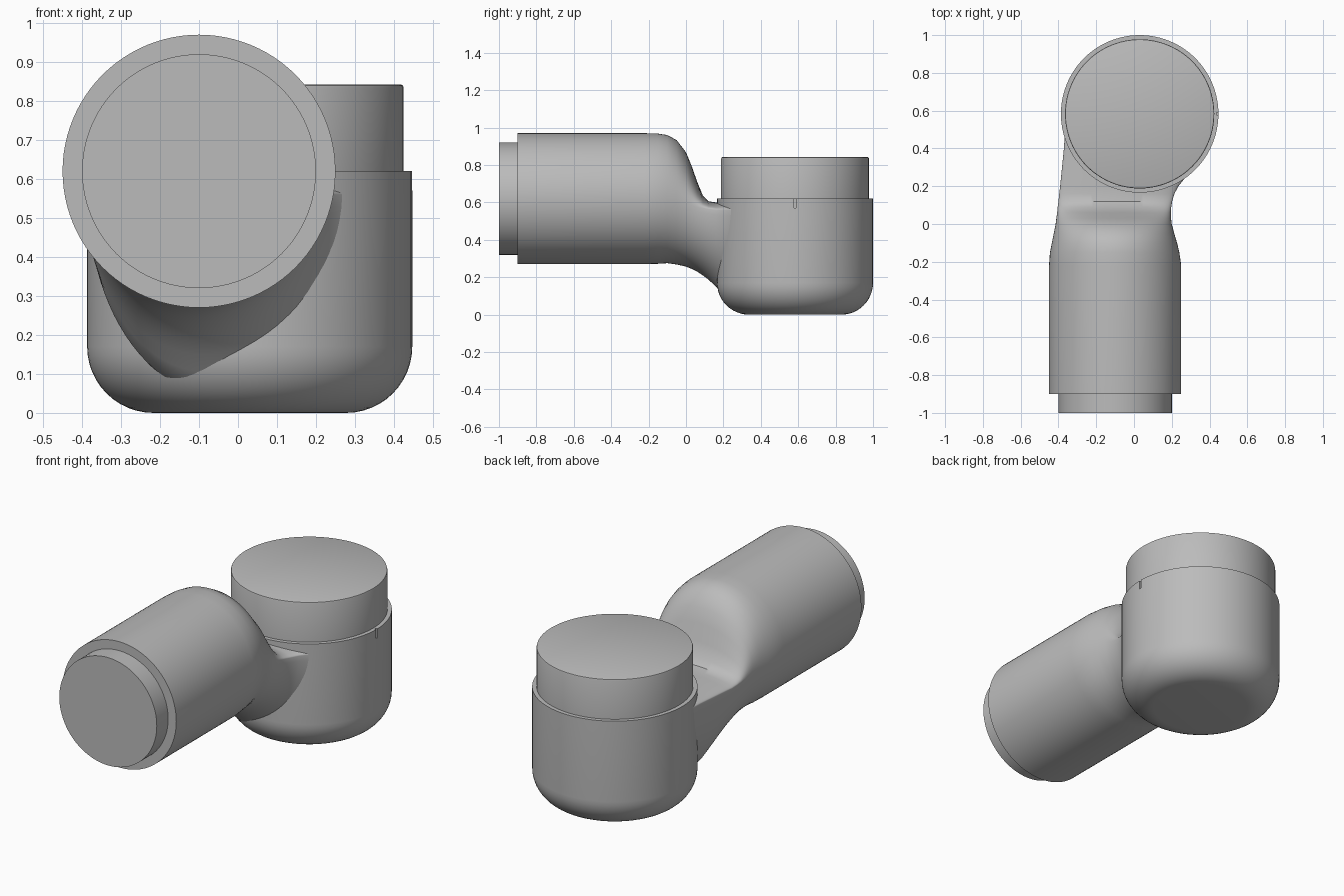
import bpy, bmesh, math
from mathutils import Vector

SEGMENTS = 96
CUP_X, CUP_Y = 0.03, 0.583
BARREL_X, BARREL_Z = -0.1, 0.62

cube = bpy.data.objects.get("Cube")
if cube:
    bpy.data.objects.remove(cube, do_unlink=True)

grey = bpy.data.materials.new("light grey")
grey.use_nodes = True
colour = (0.5, 0.5, 0.5, 1)
grey.diffuse_color = colour
grey.node_tree.nodes["Principled BSDF"].inputs["Base Color"].default_value = colour


def smooth(obj):
    bpy.ops.object.select_all(action="DESELECT")
    obj.select_set(True)
    bpy.context.view_layer.objects.active = obj
    bpy.ops.object.shade_smooth_by_angle(angle=math.radians(35))


def loft(name, rings):
    """Skin a list of point rings and close both ends."""
    bm = bmesh.new()
    loops = [[bm.verts.new(p) for p in ring] for ring in rings]
    for a, b in zip(loops, loops[1:]):
        for i in range(len(a)):
            j = (i + 1) % len(a)
            bm.faces.new((a[i], a[j], b[j], b[i]))
    bm.faces.new(loops[0])
    bm.faces.new(loops[-1])
    bmesh.ops.recalc_face_normals(bm, faces=bm.faces)
    mesh = bpy.data.meshes.new(name)
    bm.to_mesh(mesh)
    bm.free()
    mesh.materials.append(grey)
    obj = bpy.data.objects.new(name, mesh)
    bpy.context.collection.objects.link(obj)
    smooth(obj)
    return obj


def angles():
    return [math.tau * i / SEGMENTS for i in range(SEGMENTS)]


def upright(name, profile):
    """Turn a (radius, height) profile about the cup axis."""
    return loft(name, [[(CUP_X + r * math.cos(a), CUP_Y + r * math.sin(a), z)
                        for a in angles()] for r, z in profile])


def section(y, left, right, bottom, top, split):
    """Cross-section made of an upper and a lower half ellipse."""
    mid, half = (left + right) / 2, (right - left) / 2
    ring = []
    for a in angles():
        s = math.sin(a)
        height = top - split if s > 0 else split - bottom
        ring.append((mid + half * math.cos(a), y, split + height * s))
    return ring


# Cup with a rounded base
R, FILLET = 0.417, 0.17
profile = []
for i in range(13):
    a = math.pi / 2 * i / 12
    profile.append((R - FILLET + FILLET * math.sin(a), FILLET - FILLET * math.cos(a)))
cup = upright("joint_cup", profile + [(R, 0.62)])

# Small alignment notch in the cup rim
bpy.ops.mesh.primitive_cube_add(size=1, location=(CUP_X + R, CUP_Y, 0.61))
cutter = bpy.context.object
cutter.name = "notch_cutter"
cutter.scale = (0.02, 0.012, 0.08)
cutter.hide_render = True
cut = cup.modifiers.new("notch", "BOOLEAN")
cut.operation = "DIFFERENCE"
cut.solver = "EXACT"
cut.object = cutter
bpy.context.view_layer.objects.active = cup
bpy.ops.object.modifier_apply(modifier=cut.name)
bpy.data.objects.remove(cutter, do_unlink=True)

# Raised lid on the cup
upright("cup_lid", [(0.395, 0.6), (0.395, 0.834), (0.393, 0.84), (0.388, 0.842)])

# Horizontal barrel whose rounded end runs down into the cup
stations = [
    # y, left, right, bottom, top, split
    (-0.9, -0.45, 0.25, 0.27, 0.97, 0.62),
    (-0.22, -0.45, 0.25, 0.27, 0.97, 0.62),
    (-0.15, -0.445, 0.24, 0.272, 0.968, 0.615),
    (-0.1, -0.435, 0.228, 0.275, 0.96, 0.61),
    (-0.05, -0.425, 0.213, 0.268, 0.933, 0.605),
    (0, -0.415, 0.2, 0.257, 0.868, 0.595),
    (0.03, -0.411, 0.196, 0.245, 0.795, 0.585),
    (0.06, -0.407, 0.195, 0.23, 0.71, 0.575),
    (0.09, -0.404, 0.197, 0.21, 0.637, 0.57),
    (0.12, -0.4, 0.202, 0.187, 0.606, 0.565),
    (0.16, -0.396, 0.214, 0.15, 0.6, 0.56),
    (0.2, -0.391, 0.235, 0.105, 0.6, 0.56),
    (0.25, -0.386, 0.275, 0.05, 0.6, 0.56),
    (0.3, -0.381, 0.325, 0.03, 0.6, 0.56),
    (0.4, -0.371, 0.38, 0.03, 0.6, 0.56),
    (0.5, -0.365, 0.4, 0.03, 0.6, 0.56),
]
loft("barrel_and_neck", [section(*s) for s in stations])

# Stepped cap at the front of the barrel
r = 0.3
loft("barrel_cap", [section(y, BARREL_X - r, BARREL_X + r, BARREL_Z - r, BARREL_Z + r, BARREL_Z)
                    for y in (-1, -0.88)])
